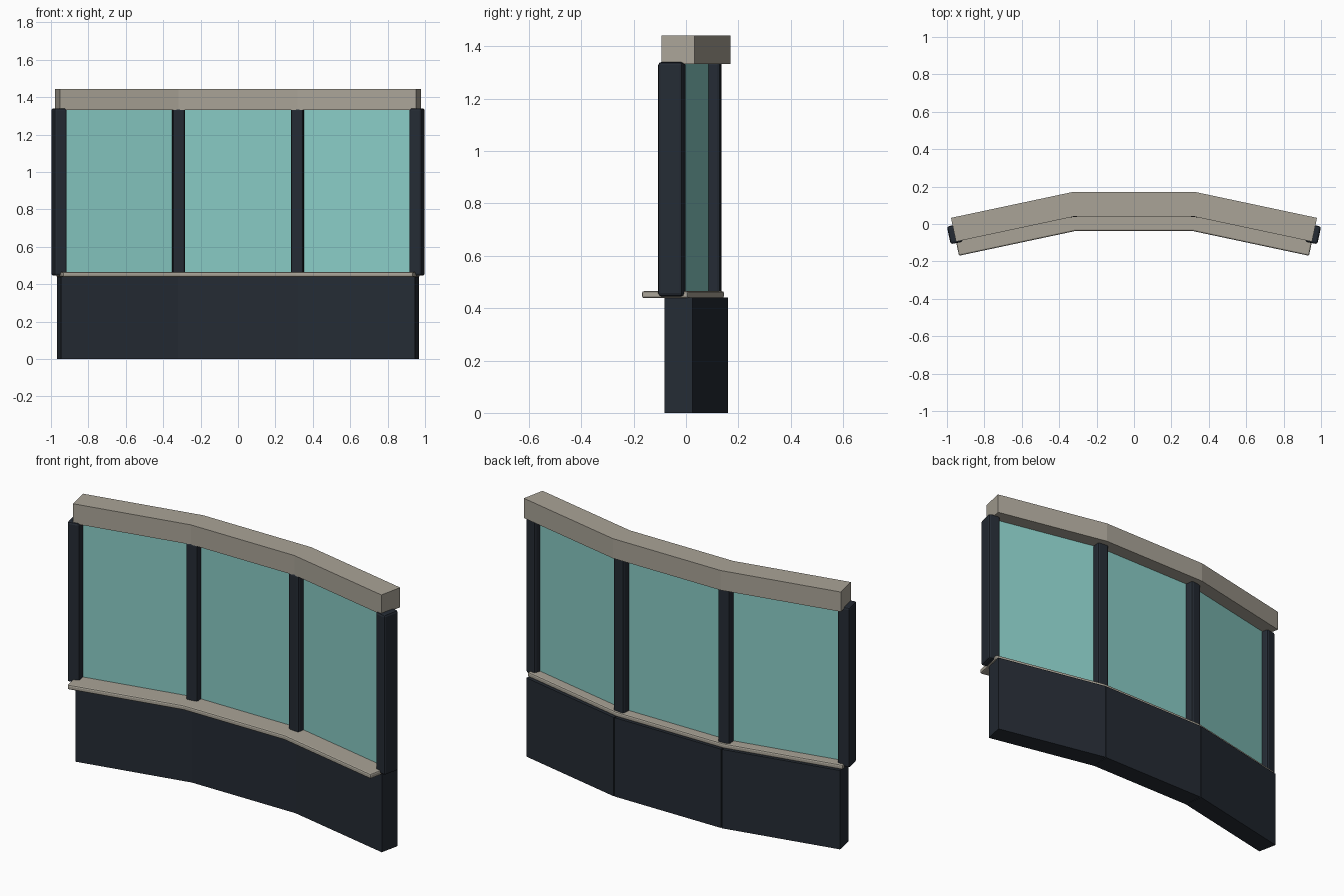
import bpy, bmesh, math
from mathutils import Matrix

if "Cube" in bpy.data.objects:
    bpy.data.objects.remove(bpy.data.objects["Cube"])

ANG = math.radians(12)
TAN_HALF = math.tan(ANG / 2)
BACK_Y, JOINT_X, WING = 0.17, 0.333, 0.66   # outermost back line and wing length


def material(name, color):
    m = bpy.data.materials.new(name)
    m.diffuse_color = color
    m.use_nodes = True
    m.node_tree.nodes["Principled BSDF"].inputs["Base Color"].default_value = m.diffuse_color
    return m


DARK = material("dark_frame", (0.018, 0.024, 0.034, 1))
STONE = material("beige_trim", (0.40, 0.37, 0.31, 1))
GLASS = material("glass", (0.25, 0.60, 0.56, 0.6))


def finish(name, bm, mat, bevel=0, segments=2):
    bmesh.ops.recalc_face_normals(bm, faces=bm.faces)
    me = bpy.data.meshes.new(name)
    bm.to_mesh(me)
    bm.free()
    me.materials.append(mat)
    ob = bpy.data.objects.new(name, me)
    bpy.context.collection.objects.link(ob)
    if bevel:
        mod = ob.modifiers.new("edges", 'BEVEL')
        mod.width, mod.segments = bevel, segments
        mod.limit_method, mod.angle_limit = 'ANGLE', math.radians(40)
    return ob


def joint(y):
    """Mitre point for a line that runs at depth y in the middle section."""
    return JOINT_X - (BACK_Y - y) * TAN_HALF, y


def end(y, trim):
    """Outer end of the same line along the angled wing."""
    length = WING - trim
    x = JOINT_X + length * math.cos(ANG) + (y - BACK_Y) * math.sin(ANG)
    return x, BACK_Y - length * math.sin(ANG) + (y - BACK_Y) * math.cos(ANG)


def sweep(name, y0, y1, z0, z1, mat, trim=0, stations=range(4), bevel=0, gap=0):
    """Rectangular bar following the bent plan, mitred at the joints."""
    bm = bmesh.new()
    rings = []
    for s in stations:
        ring = []
        for y, z in ((y0, z0), (y1, z0), (y1, z1), (y0, z1)):
            x, py = joint(y) if s in (1, 2) else end(y, trim)
            if y == y1 and s in (1, 2):       # open seam on the back
                x += gap if len(stations) == 2 and (0 in stations or 3 in stations) else -gap
            ring.append(bm.verts.new((-x if s < 2 else x, py, z)))
        rings.append(ring)
    for a, b in zip(rings, rings[1:]):
        for i in range(4):
            j = (i + 1) % 4
            bm.faces.new((a[i], a[j], b[j], b[i]))
    bm.faces.new(rings[0])
    bm.faces.new(rings[-1])
    return finish(name, bm, mat, bevel)


# Solid lower wall panels with thin seams at the back, plus three glass panes
for side, st in (("left", (0, 1)), ("centre", (1, 2)), ("right", (2, 3))):
    sweep("base_panel_" + side, 0.05, 0.16, 0.0, 0.44, DARK, 0.008, st, gap=0.003)
    sweep("glass_pane_" + side, 0.08, 0.092, 0.46, 1.335, GLASS, 0.025, st)

# Overhanging sill and top header
sweep("sill", -0.037, 0.145, 0.438, 0.465, STONE, bevel=0.008)
sweep("header", 0.04, 0.17, 1.332, 1.442, STONE)

# Upright posts with softened edges
for name, x, y, rot in (("inner_post", 0.32, 0.086, ANG / 2), ("outer_post", 0.957, -0.054, ANG)):
    for side, s in (("left", -1), ("right", 1)):
        bm = bmesh.new()
        bmesh.ops.create_cube(bm, size=1, matrix=Matrix.Translation((s * x, y, 0.8925))
                              @ Matrix.Rotation(-s * rot, 4, 'Z')
                              @ Matrix.Diagonal((0.068, 0.097, 0.895, 1)))
        finish(name + "_" + side, bm, DARK, 0.012)
